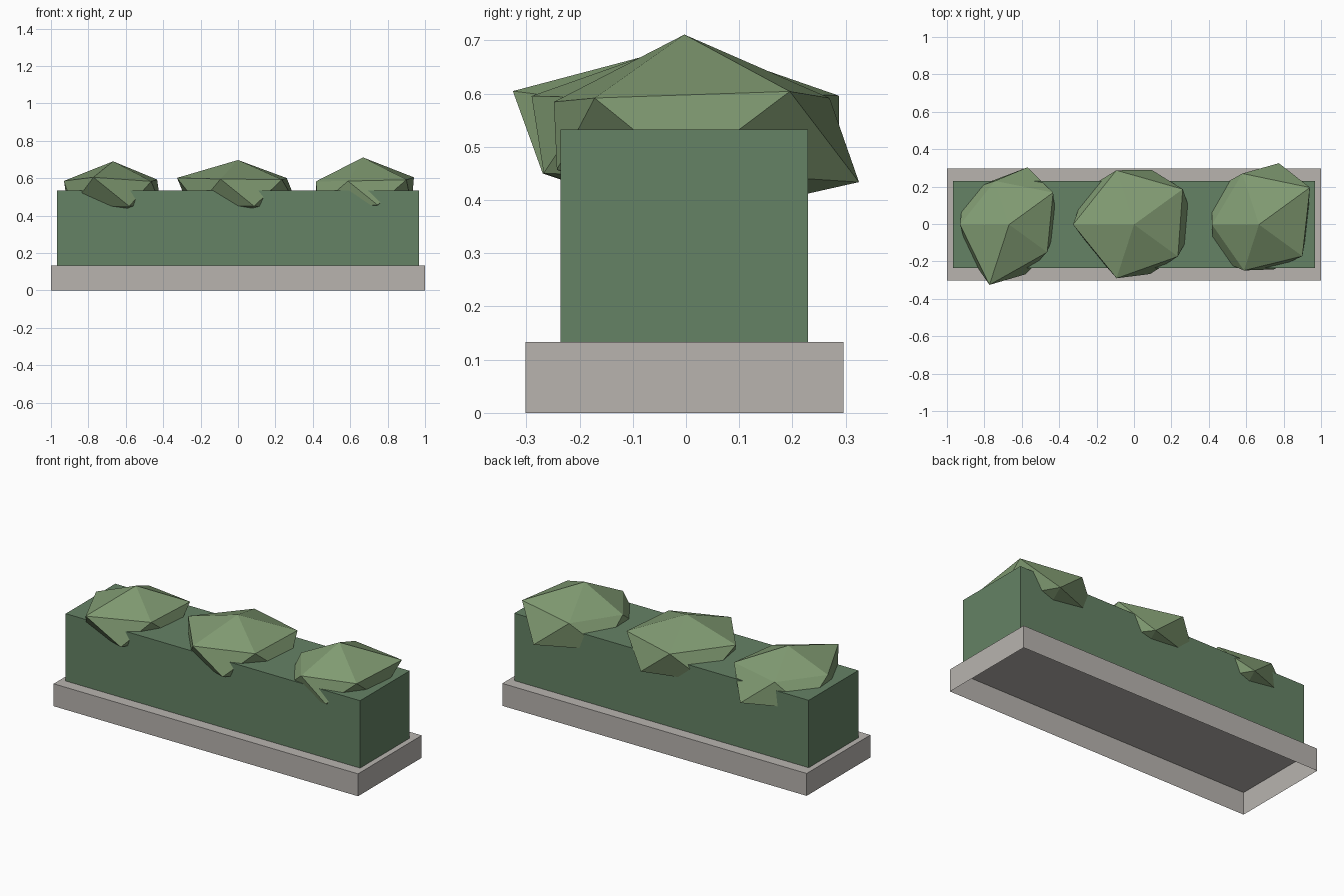
import bpy, bmesh, math

if "Cube" in bpy.data.objects:
    bpy.data.objects.remove(bpy.data.objects["Cube"])

Y0 = -0.003  # shared centre line


def material(name, rgb):
    m = bpy.data.materials.new(name)
    m.diffuse_color = (*rgb, 1)
    m.use_nodes = True
    m.node_tree.nodes["Principled BSDF"].inputs["Base Color"].default_value = m.diffuse_color
    return m


stone = material("stone", (0.48, 0.455, 0.43))
leaf = material("hedge_green", (0.13, 0.225, 0.13))
light_leaf = material("bush_green", (0.22, 0.33, 0.17))


def finish(bm, name, mat):
    mesh = bpy.data.meshes.new(name)
    bm.to_mesh(mesh)
    bm.free()
    ob = bpy.data.objects.new(name, mesh)
    mesh.materials.append(mat)
    bpy.context.collection.objects.link(ob)
    return ob


def open_box(name, width, depth, z0, z1, mat):
    """Box without an underside."""
    bm = bmesh.new()
    bmesh.ops.create_cube(bm, size=1)
    for v in bm.verts:
        v.co = (v.co.x * width, v.co.y * depth + Y0, z1 if v.co.z > 0 else z0)
    under = [f for f in bm.faces if f.normal.z < -0.5]
    bmesh.ops.delete(bm, geom=under, context='FACES_ONLY')
    return finish(bm, name, mat)


def bush(name, x, top, upper, lower):
    """Flattened icosahedron; ring radii are listed counter-clockwise,
    upper from 36 degrees, lower from 0 degrees."""
    bm = bmesh.new()
    bmesh.ops.create_icosphere(bm, subdivisions=1, radius=1)
    for v in bm.verts:
        if abs(v.co.z) > 0.9:
            v.co = (x, Y0, top if v.co.z > 0 else 0.36)
            continue
        up = v.co.z > 0
        start = math.radians(36) if up else 0
        step = math.radians(72)
        angle = math.atan2(v.co.y, v.co.x) + math.pi
        i = round((angle - start) / step) % 5
        r = (upper if up else lower)[i]
        a = start + i * step
        v.co = (x + r * math.cos(a), Y0 + r * math.sin(a),
                0.52 + (0.25 if up else -0.25) * r)
    return finish(bm, name, light_leaf)


# Stone kerb and clipped hedge
open_box("stone_base", 2.0, 0.598, 0, 0.133, stone)
open_box("hedge_body", 1.934, 0.465, 0.133, 0.533, leaf)

# Irregular leafy clumps along the top
bush("bush_left", -0.668, 0.69,
     (.291, .245, .262, .339, .252), (.255, .322, .30, .27, .28))
bush("bush_middle", 0, 0.697,
     (.322, .305, .326, .302, .29), (.325, .307, .32, .26, .278))
bush("bush_right", 0.668, 0.711,
     (.337, .287, .251, .258, .287), (.26, .345, .31, .30, .252))
